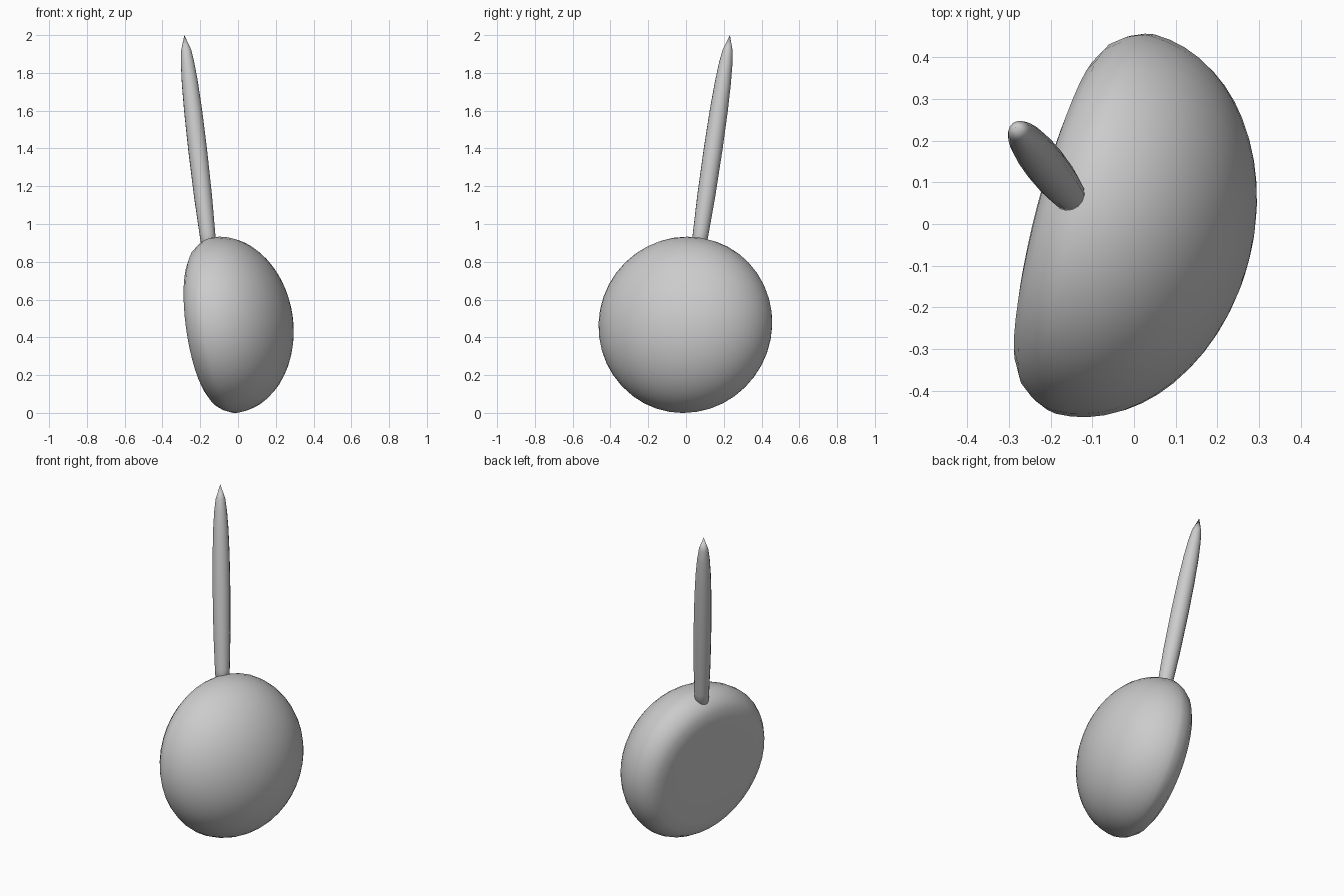
import bpy, bmesh, math
from mathutils import Vector

if "Cube" in bpy.data.objects:
    bpy.data.objects.remove(bpy.data.objects["Cube"])


def revolve(name, profile, origin, axis, sides, angle):
    """Spin (radius, distance) points around an axis; radius 0 makes a pole."""
    rot = Vector(axis).normalized().to_track_quat('Z', 'Y')
    bm = bmesh.new()
    rings = []
    for r, h in profile:
        n = 1 if r == 0 else sides
        rings.append([bm.verts.new(Vector(origin) + rot @ Vector(
            (r * math.cos(2 * math.pi * i / sides),
             r * math.sin(2 * math.pi * i / sides), h))) for i in range(n)])
    for a, b in zip(rings, rings[1:]):
        for i in range(sides):
            j = (i + 1) % sides
            quad = [a[i % len(a)], a[j % len(a)], b[j % len(b)], b[i % len(b)]]
            bm.faces.new(list(dict.fromkeys(quad)))
    bmesh.ops.recalc_face_normals(bm, faces=bm.faces)
    me = bpy.data.meshes.new(name)
    bm.to_mesh(me)
    bm.free()
    me.shade_smooth()
    ob = bpy.data.objects.new(name, me)
    bpy.context.collection.objects.link(ob)
    return ob


# Domed body: flat back with a rounded rim, half-ellipsoid front
R, depth = 0.47, 0.354
back = [(0, -0.125), (0.2, -0.125), (0.33, -0.123), (0.385, -0.113),
        (0.425, -0.09), (0.452, -0.055), (0.466, -0.022)]
dome = [(R * math.cos(t), depth * math.sin(t))
        for t in (math.pi / 2 * k / 14 for k in range(14))]
revolve("body", back + dome + [(0, depth)],
        (-0.07, 0, 0.465), (0.96, -0.25, 0.14), 40, 60)

# Slender tapered stem, leaning back and to the left
lean = Vector((-0.116, 0.147, 1))
k = lean.length
stem = [(0, 0.82), (0.036, 0.82), (0.042, 0.95), (0.048, 1.15), (0.05, 1.4),
        (0.048, 1.6), (0.043, 1.75), (0.036, 1.85), (0.027, 1.92), (0, 2.0)]
revolve("stem", [(r, (z - 0.82) * k) for r, z in stem],
        Vector((-0.16, 0.075, 0.93)) + lean * (0.82 - 0.93), lean, 16, 60)
